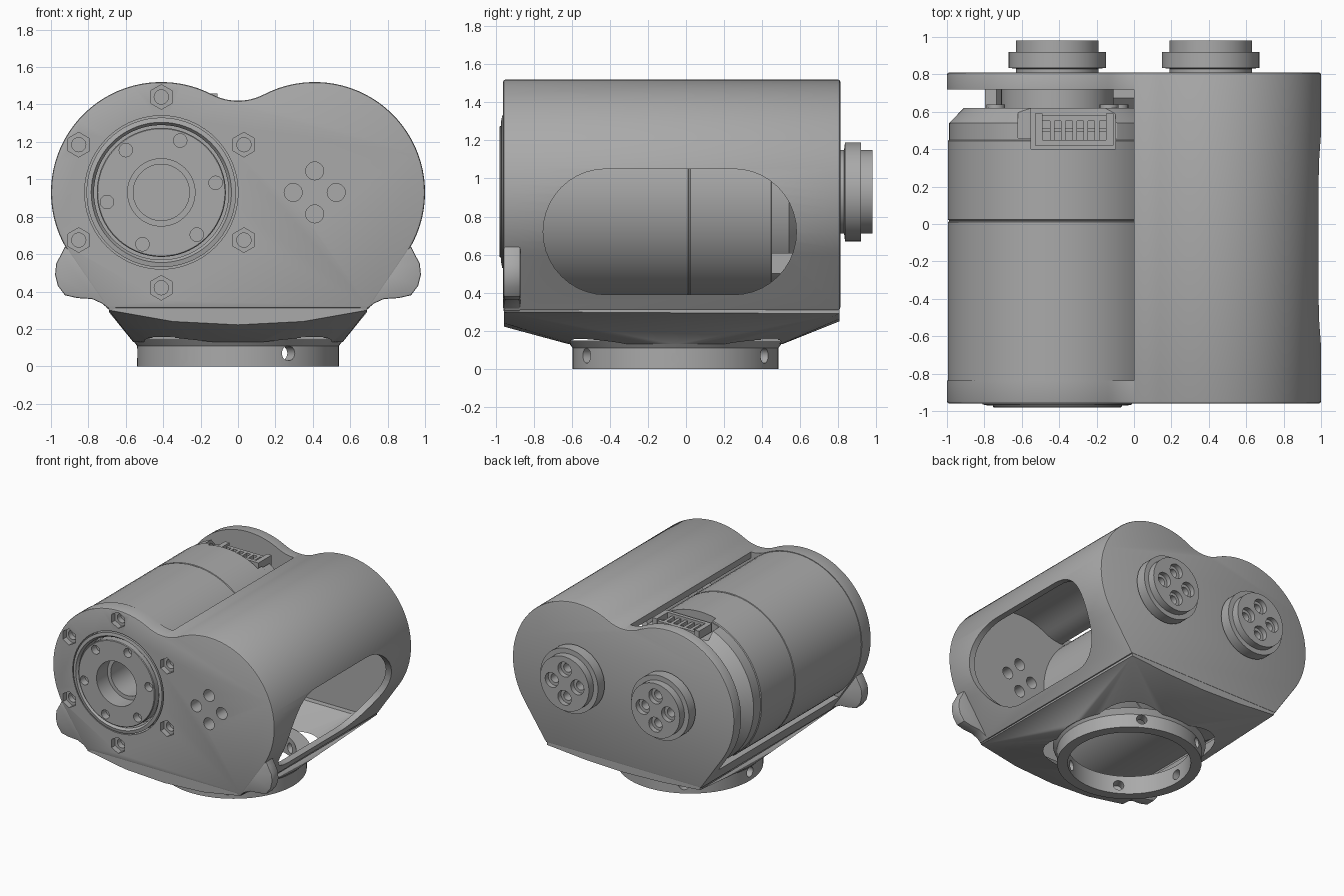
import bpy, bmesh, math
from mathutils import Matrix, Vector

if "Cube" in bpy.data.objects:
    bpy.data.objects.remove(bpy.data.objects["Cube"])

grey = bpy.data.materials.new("plain grey")
grey.diffuse_color = (0.4, 0.4, 0.4, 1)
grey.use_nodes = True
grey.node_tree.nodes["Principled BSDF"].inputs["Base Color"].default_value = grey.diffuse_color
LX, LZ, R = 0.41, 0.93, 0.59          # lobe centre and radius


def finish(name, bm):
    bmesh.ops.recalc_face_normals(bm, faces=bm.faces)
    me = bpy.data.meshes.new(name)
    bm.to_mesh(me)
    bm.free()
    ob = bpy.data.objects.new(name, me)
    bpy.context.collection.objects.link(ob)
    me.materials.append(grey)
    return ob


def lathe(name, prof, cx, cz, closed=False, seg=72):
    """Turn (radius, y) points about a y-axis through (cx, cz)."""
    bm = bmesh.new()
    rings = [[bm.verts.new((cx + r * math.cos(i * math.tau / seg), y,
                            cz + r * math.sin(i * math.tau / seg)))
              for i in range(seg)] for r, y in prof]
    pairs = list(zip(rings, rings[1:]))
    if closed:
        pairs.append((rings[-1], rings[0]))
    else:
        bm.faces.new(rings[0])
        bm.faces.new(rings[-1])
    for a, b in pairs:
        for i in range(seg):
            j = (i + 1) % seg
            bm.faces.new((a[i], a[j], b[j], b[i]))
    return finish(name, bm)


def rods(name, spots, r, y0, y1, seg=20):
    """Several separate rods along y in one mesh."""
    bm = bmesh.new()
    for x, z in spots:
        m = Matrix.Translation((x, (y0 + y1) / 2, z)) @ Matrix.Rotation(math.pi / 2, 4, 'X')
        bmesh.ops.create_cone(bm, cap_ends=True, segments=seg, radius1=r, radius2=r,
                              depth=abs(y1 - y0), matrix=m)
    return finish(name, bm)


def prism(name, pts, a, b, axis='y', bevel=0):
    """Extrude a 2D outline along y or x."""
    bm = bmesh.new()
    put = (lambda p, t: (p[0], t, p[1])) if axis == 'y' else (lambda p, t: (t, p[0], p[1]))
    r0 = [bm.verts.new(put(p, a)) for p in pts]
    r1 = [bm.verts.new(put(p, b)) for p in pts]
    caps = [bm.faces.new(r0), bm.faces.new(r1)]
    n = len(pts)
    for i in range(n):
        j = (i + 1) % n
        bm.faces.new((r0[i], r0[j], r1[j], r1[i]))
    bmesh.ops.recalc_face_normals(bm, faces=bm.faces)
    if bevel:
        bmesh.ops.bevel(bm, geom=[e for f in caps for e in f.edges], offset=bevel,
                        segments=2, profile=0.5, affect='EDGES')
    return finish(name, bm)


def box(name, x0, x1, y0, y1, z0, z1):
    return prism(name, [(x0, z0), (x1, z0), (x1, z1), (x0, z1)], y0, y1)


def hull(name, pts):
    bm = bmesh.new()
    for p in pts:
        bm.verts.new(p)
    res = bmesh.ops.convex_hull(bm, input=bm.verts)
    bmesh.ops.delete(bm, geom=[v for v in bm.verts if not v.link_faces], context='VERTS')
    return finish(name, bm)


def boolean(ob, other, op='DIFFERENCE'):
    m = ob.modifiers.new("b", 'BOOLEAN')
    m.operation, m.solver, m.object = op, 'EXACT', other
    bpy.context.view_layer.objects.active = ob
    bpy.ops.object.modifier_apply(modifier=m.name)
    bpy.data.objects.remove(other, do_unlink=True)


def arc(cx, cz, r, a0, a1, n):
    return [(cx + r * math.cos(math.radians(a0 + (a1 - a0) * i / n)),
             cz + r * math.sin(math.radians(a0 + (a1 - a0) * i / n))) for i in range(n + 1)]


def outline(t):
    """Two-lobed housing outline, inset by t."""
    c = 0.7 - 1.21 * t
    right = [(c, 0.31)] + arc(LX, LZ, R - t, -34.5, 117.4, 36)
    saddle = arc(0, 1.72, 0.30 + t, -62.6, -117.4, 12)[1:-1]
    return right + saddle + [(-x, z) for x, z in reversed(right)]


def ring(cx, cz, r, n, start):
    return [(cx + r * math.cos(math.radians(start + 360 / n * i)),
             cz + r * math.sin(math.radians(start + 360 / n * i))) for i in range(n)]


def circle(r, z):
    return [(x, y, z) for x, y in ring(0, -0.055, r, 64, 0)]


# housing: lobed shell with a belly running down to the round neck
body = prism("housing", outline(0), -0.96, 0.81, bevel=0.012)
belly = [(s * x, y, z) for s in (1, -1) for x, y, z in
         ((0.69, -0.955, 0.32), (0.69, -0.955, 0.30), (0.35, -0.955, 0.24), (0, -0.955, 0.222),
          (0.69, 0.805, 0.32), (0.69, 0.805, 0.29), (0.35, 0.805, 0.262), (0, 0.805, 0.25))]
boolean(body, hull("belly", belly + circle(0.56, 0.13)), 'UNION')
boolean(body, prism("cavity", outline(0.05), -0.84, 0.72))
boolean(body, hull("belly_cavity", [(x, y, 0.35) for x in (-0.62, 0.62) for y in (-0.835, 0.715)]
                   + circle(0.46, 0.13) + circle(0.46, 0.05)))
# open left side and the long window on the right
boolean(body, box("left_opening", -1.3, 0, -0.838, 0.718, 0.45, 1.8))
boolean(body, prism("window", arc(0.25, 0.72, 0.33, -90, 90, 20) + arc(-0.42, 0.72, 0.33, 90, 270, 20),
                    0.5, 1.3, 'x'))
# front plate bore, bolt pockets and cable holes
boolean(body, rods("bore", [(-LX, LZ)], 0.41, -1.1, -0.8, 72))
bolts = ring(-LX, LZ, 0.51, 6, 30)
boolean(body, rods("pockets", bolts, 0.066, -1.1, -0.915, 6))
boolean(body, rods("bolt_holes", bolts, 0.038, -1.0, -0.87))
four = ring(LX, LZ, 0.115, 4, 0)
boolean(body, rods("cable_holes", four, 0.048, -1.1, -0.8))

# front ears
ear = [(0.925, 0.64), (0.945, 0.6), (0.972, 0.55), (0.978, 0.49), (0.963, 0.43), (0.925, 0.38),
       (0.86, 0.365), (0.78, 0.36), (0.725, 0.335), (0.68, 0.295), (0.55, 0.36), (0.72, 0.52)]
for side, s in (("right", 1), ("left", -1)):
    prism("ear_" + side, [(s * x, z) for x, z in ear], -0.957, -0.87, bevel=0.008)

# neck ring with six radial holes
neck = lathe("neck_ring", [(0.54, 0), (0.54, 0.11), (0.57, 0.15), (0.46, 0.15), (0.46, 0)], 0, 0, True)
neck.data.transform(Matrix.Translation((0, -0.055, 0)) @ Matrix.Rotation(math.pi / 2, 4, 'X'))
for i in range(3):
    drill = rods("drill", [(0, 0)], 0.04, -0.8, 0.8)
    drill.data.transform(Matrix.Translation((0, -0.055, 0.07)) @
                         Matrix.Rotation(math.radians(30 + 60 * i), 4, 'Z'))
    boolean(neck, drill)

# motor: blind bore, seam groove, chamfered rear cap
motor = lathe("motor", [(0.15, -0.5), (0.15, -0.84), (0.585, -0.84), (0.585, 0.01), (0.58, 0.013),
                        (0.58, 0.02), (0.585, 0.023), (0.585, 0.445), (0.578, 0.45), (0.578, 0.54),
                        (0.5, 0.62), (0.3, 0.62), (0.3, 0.725)], -LX, LZ)
boolean(motor, box("connector_bay", -0.55, -0.1, 0.40, 0.7, 1.36, 1.7))
boolean(motor, box("flat_bay", -0.62, -0.09, 0.46, 0.7, 1.41, 1.7))
# connector with pins
for n, (x0, x1, y0, y1, z1) in {"back": (-0.5, -0.14, 0.42, 0.45, 1.46), "front": (-0.5, -0.14, 0.55, 0.58, 1.44),
                                "left": (-0.53, -0.49, 0.42, 0.59, 1.46), "right": (-0.15, -0.11, 0.42, 0.59, 1.46),
                                "rib": (-0.49, -0.15, 0.495, 0.51, 1.42)}.items():
    box("connector_" + n, x0, x1, y0, y1, 1.34, z1)
for i in range(5):
    box("connector_pin", -0.45 + 0.06 * i, -0.425 + 0.06 * i, 0.45, 0.55, 1.34, 1.44)
box("motor_tab", -0.1, 0.1, 0.45, 0.57, 0.5, 0.61)
screws = ring(-LX, LZ, 0.43, 4, 50)
rods("cap_screws", screws, 0.05, 0.6, 0.64)

# output flange: outer lip and turning disc
lathe("flange_lip", [(0.40, -0.84), (0.40, -0.965), (0.375, -0.97), (0.36, -0.95), (0.36, -0.84)],
      -LX, LZ, True)
disc = lathe("output_disc", [(0.345, -0.835), (0.345, -0.975), (0.34, -0.98), (0.18, -0.98),
                             (0.18, -0.835)], -LX, LZ, True)
boolean(disc, rods("disc_holes", ring(-LX, LZ, 0.295, 6, 10), 0.036, -1.1, -0.92))

# rear bosses with four counterbored holes
for side, s in (("right", 1), ("left", -1)):
    boss = lathe("rear_boss_" + side, [(0.22, 0.80), (0.22, 0.83), (0.26, 0.835), (0.26, 0.92),
                                       (0.22, 0.92), (0.22, 0.98)], s * LX, LZ)
    spots = ring(s * LX, LZ, 0.115, 4, 0)
    boolean(boss, rods("counterbores", spots, 0.06, 0.94, 1.1))
    boolean(boss, rods("holes", spots, 0.036, 0.86, 1.0))

# smooth shading with sharp edges kept
for ob in bpy.context.scene.objects:
    ob.select_set(True)
bpy.ops.object.shade_smooth_by_angle(angle=math.radians(30))
